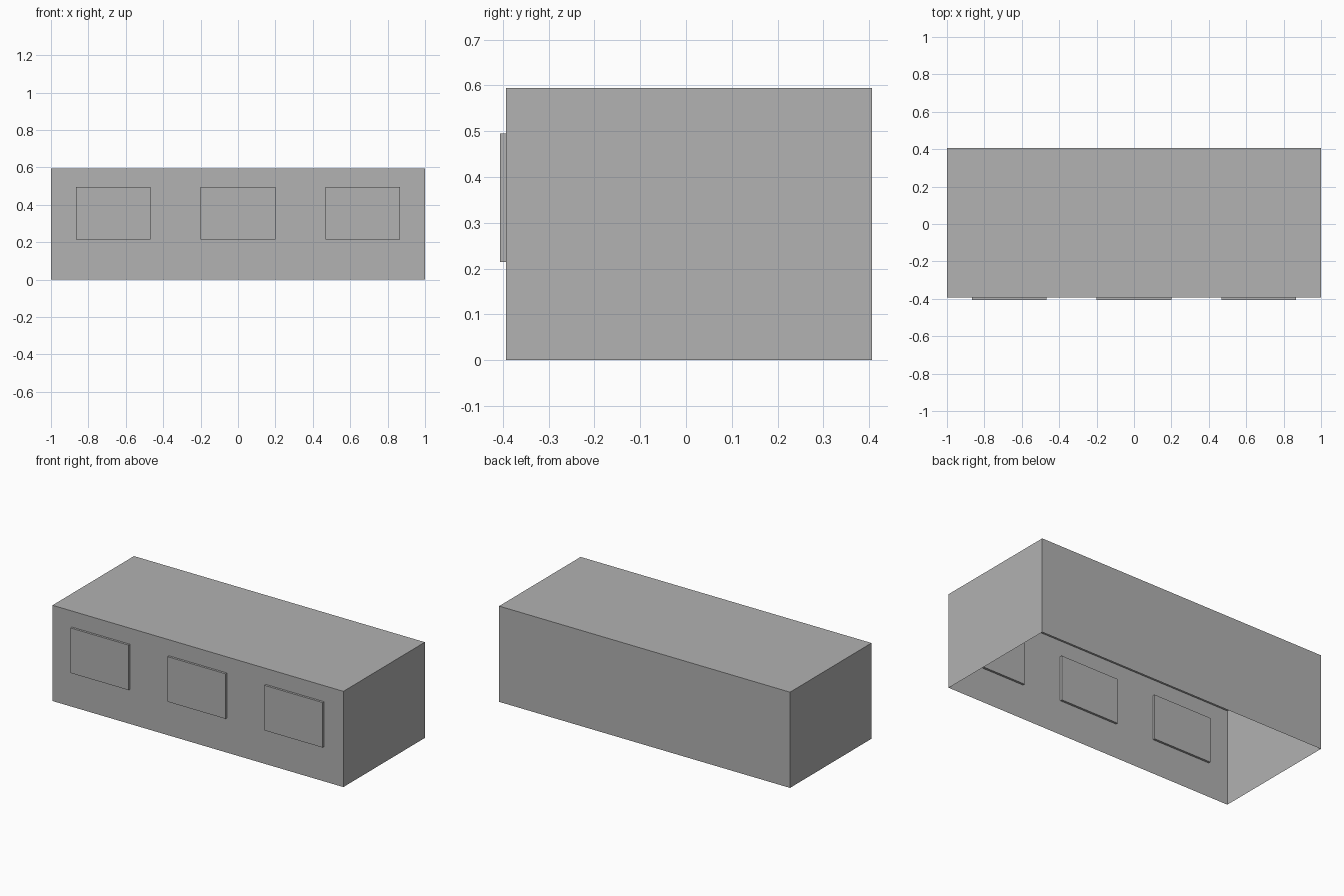
import bpy
import bmesh
from mathutils import Matrix, Vector

default_cube = bpy.data.objects.get("Cube")
if default_cube:
    bpy.data.objects.remove(default_cube, do_unlink=True)

# Single plain grey finish
grey = bpy.data.materials.new("plain_grey")
grey.use_nodes = True
colour = (0.445, 0.445, 0.445, 1.0)
grey.diffuse_color = colour
grey.node_tree.nodes["Principled BSDF"].inputs["Base Color"].default_value = colour


def add_box(name, centre, size, open_bottom=False):
    """Box with flat faces, optionally without its underside."""
    bm = bmesh.new()
    bmesh.ops.create_cube(bm, size=1.0, matrix=Matrix.Diagonal((*size, 1.0)))
    if open_bottom:
        bm.normal_update()
        under = [f for f in bm.faces if f.normal.z < -0.5]
        bmesh.ops.delete(bm, geom=under, context="FACES")
    mesh = bpy.data.meshes.new(name)
    bm.to_mesh(mesh)
    bm.free()
    mesh.materials.append(grey)
    obj = bpy.data.objects.new(name, mesh)
    obj.location = Vector(centre)
    bpy.context.collection.objects.link(obj)
    return obj


LENGTH, DEPTH, HEIGHT = 2.0, 0.80, 0.595
PANEL_DEPTH = 0.027
WALL_Y = -DEPTH / 2 + PANEL_DEPTH / 4

# Hollow building shell, open underneath
add_box("building_shell", (0, WALL_Y + DEPTH / 2, HEIGHT / 2),
        (LENGTH, DEPTH, HEIGHT), open_bottom=True)

# Three window panels set halfway through the front wall
for side, label in ((-1, "right"), (0, "middle"), (1, "left")):
    add_box(f"window_panel_{label}", (side * LENGTH / 3, WALL_Y, 0.355),
            (0.40, PANEL_DEPTH, 0.28))
